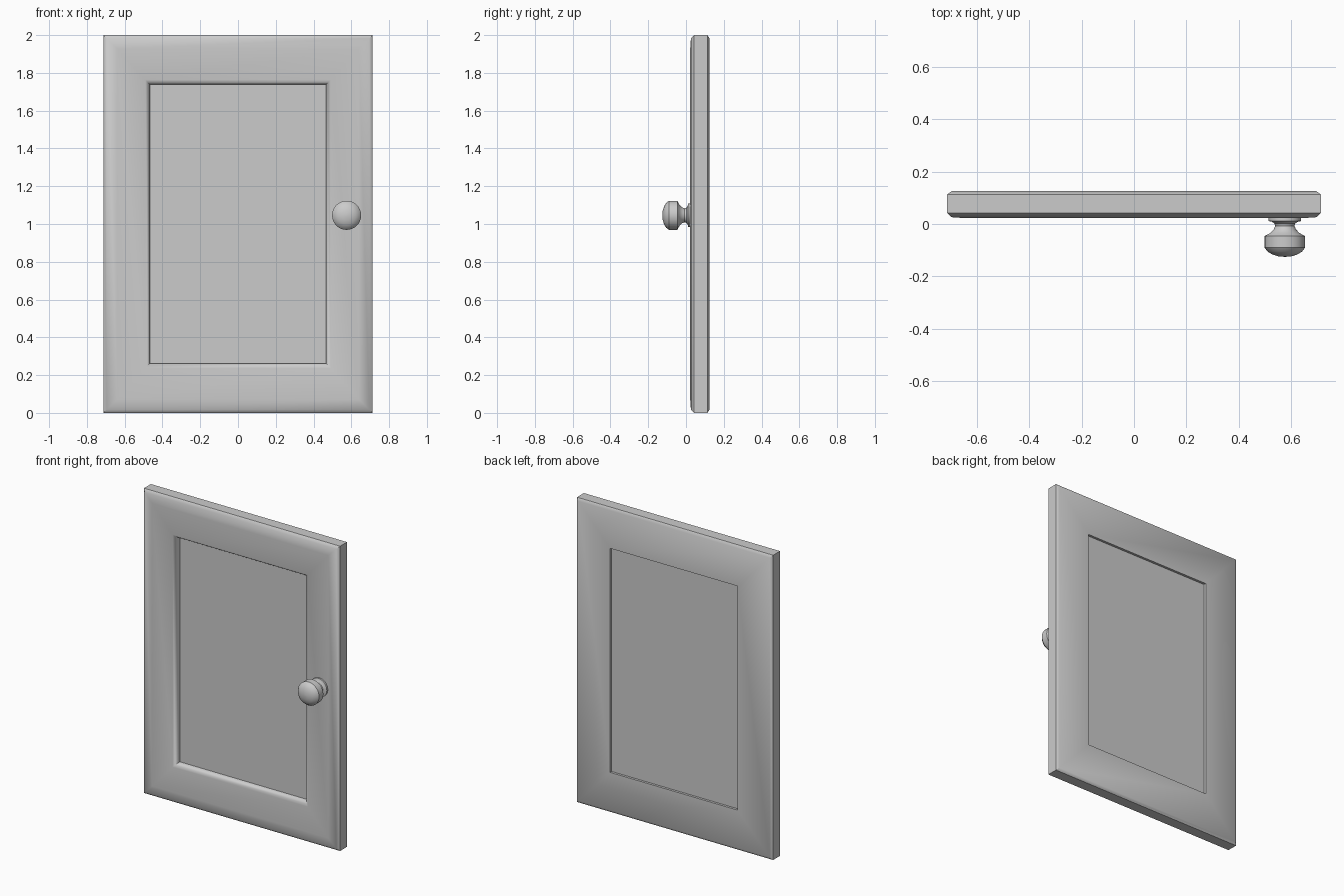
import bpy, bmesh, math

cube = bpy.data.objects.get("Cube")
if cube:
    bpy.data.objects.remove(cube, do_unlink=True)

paint = bpy.data.materials.new("light_grey_paint")
paint.use_nodes = True
paint.diffuse_color = (0.6, 0.6, 0.6, 1)
paint.node_tree.nodes["Principled BSDF"].inputs["Base Color"].default_value = (0.6, 0.6, 0.6, 1)


def loft(name, rings, closed=False, angle=45):
    """Bridge matching rings of points; close the loop or cap both ends."""
    bm = bmesh.new()
    loops = [[bm.verts.new(p) for p in ring] for ring in rings]
    n = len(loops[0])
    pairs = list(zip(loops, loops[1:]))
    if closed:
        pairs.append((loops[-1], loops[0]))
    else:
        bm.faces.new(loops[0])
        bm.faces.new(loops[-1])
    for a, b in pairs:
        for i in range(n):
            j = (i + 1) % n
            bm.faces.new((a[i], a[j], b[j], b[i]))
    bmesh.ops.recalc_face_normals(bm, faces=bm.faces)
    mesh = bpy.data.meshes.new(name)
    bm.to_mesh(mesh)
    bm.free()
    mesh.materials.append(paint)
    obj = bpy.data.objects.new(name, mesh)
    bpy.context.collection.objects.link(obj)
    bpy.ops.object.select_all(action='DESELECT')
    obj.select_set(True)
    bpy.context.view_layer.objects.active = obj
    bpy.ops.object.shade_smooth_by_angle(angle=math.radians(angle))
    return obj


def rect(hx, hz, y):
    return [(sx * hx, y, 1.0 + sz * hz) for sx, sz in ((-1, -1), (1, -1), (1, 1), (-1, 1))]


# Door frame: mitred section as (half width, half height, depth)
section = [
    (0.712, 1.0, 0.113), (0.712, 1.0, 0.042), (0.695, 0.983, 0.026), (0.64, 0.928, 0.022),
    (0.49, 0.763, 0.022), (0.478, 0.75, 0.03), (0.466, 0.738, 0.05),
    (0.463, 0.735, 0.125), (0.695, 0.983, 0.125),
]
loft("door_frame", [rect(*s) for s in section], closed=True)

# Recessed centre panel, tucked into the frame
loft("centre_panel", [rect(0.468, 0.74, 0.062), rect(0.468, 0.74, 0.108)])

# Turned knob: (radius, depth) profile revolved around the front-back axis
profile = [
    (0.062, 0.026), (0.062, 0.011), (0.05, 0.009), (0.04, 0.002), (0.037, -0.007),
    (0.042, -0.02), (0.055, -0.034), (0.077, -0.046), (0.077, -0.09),
    (0.066, -0.105), (0.048, -0.116), (0.026, -0.123), (0.004, -0.125),
]
SIDES = 32
turns = [2 * math.pi * i / SIDES for i in range(SIDES)]
loft("knob", [[(0.575 + r * math.cos(t), y, 1.046 + r * math.sin(t)) for t in turns]
              for r, y in profile], angle=35)
